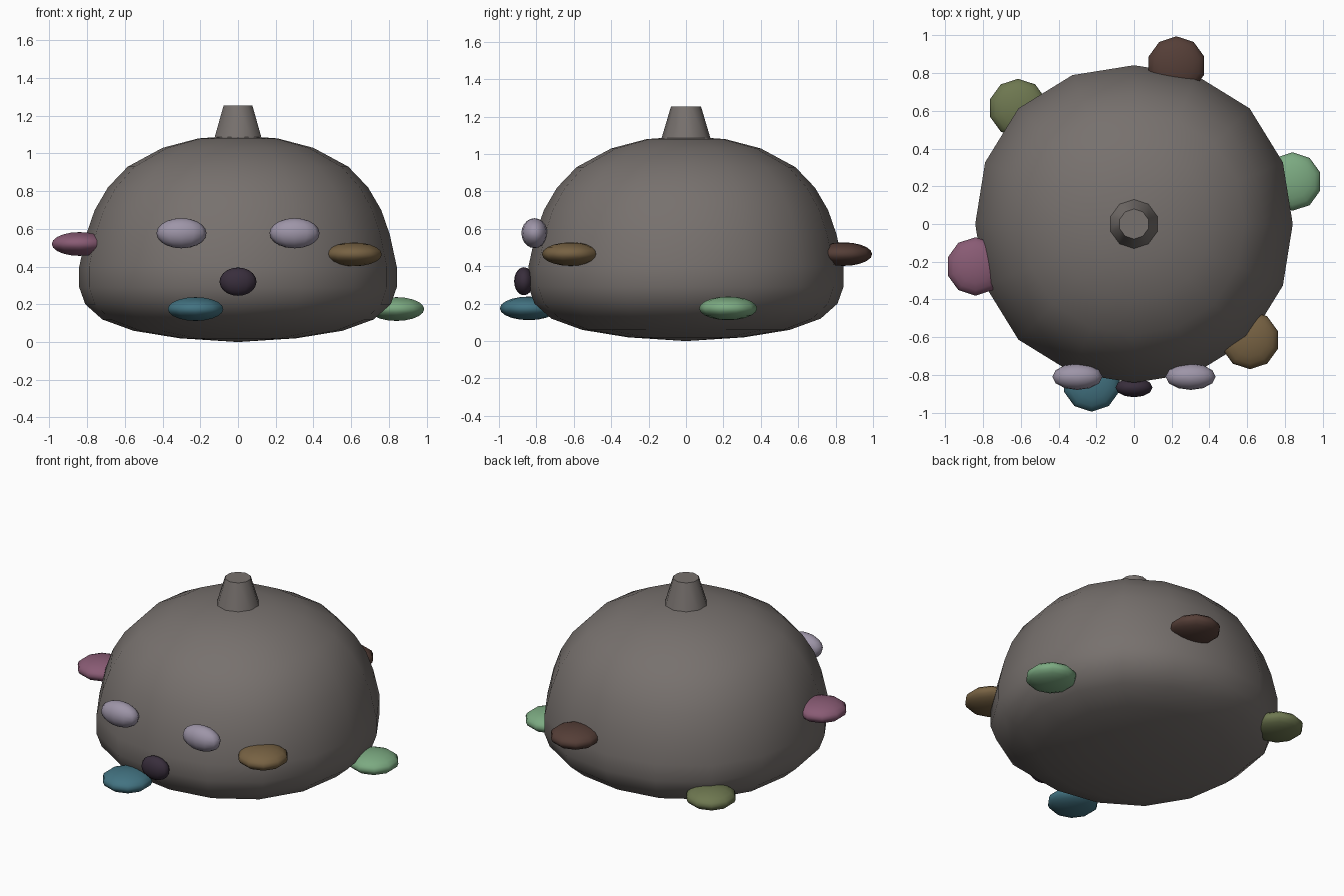
import bpy, bmesh, math

if "Cube" in bpy.data.objects:
    bpy.data.objects.remove(bpy.data.objects["Cube"])


def material(name, rgb):
    m = bpy.data.materials.new(name)
    m.diffuse_color = (*rgb, 1.0)
    m.use_nodes = True
    m.node_tree.nodes["Principled BSDF"].inputs["Base Color"].default_value = m.diffuse_color
    return m


GREY = material("warm grey", (0.185, 0.165, 0.155))
LILAC = material("pale lilac", (0.34, 0.30, 0.39))
DARK = material("dark plum", (0.04, 0.027, 0.045))
GREEN = material("leaf green", (0.20, 0.40, 0.22))
TAN = material("tan", (0.185, 0.122, 0.056))
TEAL = material("teal", (0.055, 0.17, 0.22))
PINK = material("dusty pink", (0.25, 0.105, 0.175))
OLIVE = material("olive", (0.155, 0.185, 0.08))
BROWN = material("brown", (0.09, 0.048, 0.038))


def add_object(name, bm, mat, angle=180):
    bmesh.ops.recalc_face_normals(bm, faces=bm.faces)
    mesh = bpy.data.meshes.new(name)
    bm.to_mesh(mesh)
    bm.free()
    mesh.materials.append(mat)
    ob = bpy.data.objects.new(name, mesh)
    bpy.context.collection.objects.link(ob)
    bpy.ops.object.select_all(action='DESELECT')
    ob.select_set(True)
    bpy.context.view_layer.objects.active = ob
    bpy.ops.object.shade_smooth_by_angle(angle=math.radians(angle))
    return ob


def ellipsoid(name, centre, radii, mat, segments, rings):
    bm = bmesh.new()
    bmesh.ops.create_uvsphere(bm, u_segments=segments, v_segments=rings, radius=1)
    bmesh.ops.scale(bm, vec=radii, verts=bm.verts)
    bmesh.ops.translate(bm, vec=centre, verts=bm.verts)
    return add_object(name, bm, mat)


# Domed body: lathed profile, slightly fuller on the diagonals
PROFILE = [(0.31, 0.02), (0.555, 0.06), (0.72, 0.12), (0.81, 0.20),
           (0.842, 0.29), (0.842, 0.40), (0.805, 0.57), (0.76, 0.70),
           (0.69, 0.82), (0.585, 0.93), (0.40, 1.03), (0.21, 1.08)]
SIDES = 16
bm = bmesh.new()
loops = []
for r, z in PROFILE:
    loop = []
    for i in range(SIDES):
        a = 2 * math.pi * i / SIDES
        k = r * (1 + 0.03 * math.sin(2 * a) ** 2)
        loop.append(bm.verts.new((k * math.cos(a), k * math.sin(a), z)))
    loops.append(loop)
bottom = bm.verts.new((0, 0, 0.005))
top = bm.verts.new((0, 0, 1.095))
for i in range(SIDES):
    j = (i + 1) % SIDES
    for low, high in zip(loops, loops[1:]):
        bm.faces.new((low[i], low[j], high[j], high[i]))
    bm.faces.new((bottom, loops[0][j], loops[0][i]))
    bm.faces.new((top, loops[-1][i], loops[-1][j]))
for v in bm.verts:
    if v.co.z < 0.01:
        v.co.z = 0.0
add_object("body", bm, GREY)

# Tapered stub on top
bm = bmesh.new()
bmesh.ops.create_cone(bm, cap_ends=True, segments=10, radius1=0.135,
                      radius2=0.08, depth=0.185)
bmesh.ops.translate(bm, vec=(0, 0, 1.1625), verts=bm.verts)
add_object("top_stub", bm, GREY, 40)

# Eyes and nose
for side, x in (("left", -0.30), ("right", 0.30)):
    ellipsoid(side + "_eye", (x, -0.81, 0.577), (0.133, 0.07, 0.08), LILAC, 12, 10)
ellipsoid("nose", (0, -0.867, 0.32), (0.098, 0.052, 0.075), DARK, 12, 10)

# Flattened pebbles every 60 degrees around the side
PEBBLES = [("green", GREEN, 0.175), ("brown", BROWN, 0.465),
           ("olive", OLIVE, 0.20), ("pink", PINK, 0.52),
           ("teal", TEAL, 0.175), ("tan", TAN, 0.465)]
for i, (name, mat, z) in enumerate(PEBBLES):
    a = math.radians(15 + 60 * i)
    ellipsoid(name + "_pebble", (0.87 * math.cos(a), 0.87 * math.sin(a), z),
              (0.155, 0.155, 0.063), mat, 10, 10)
